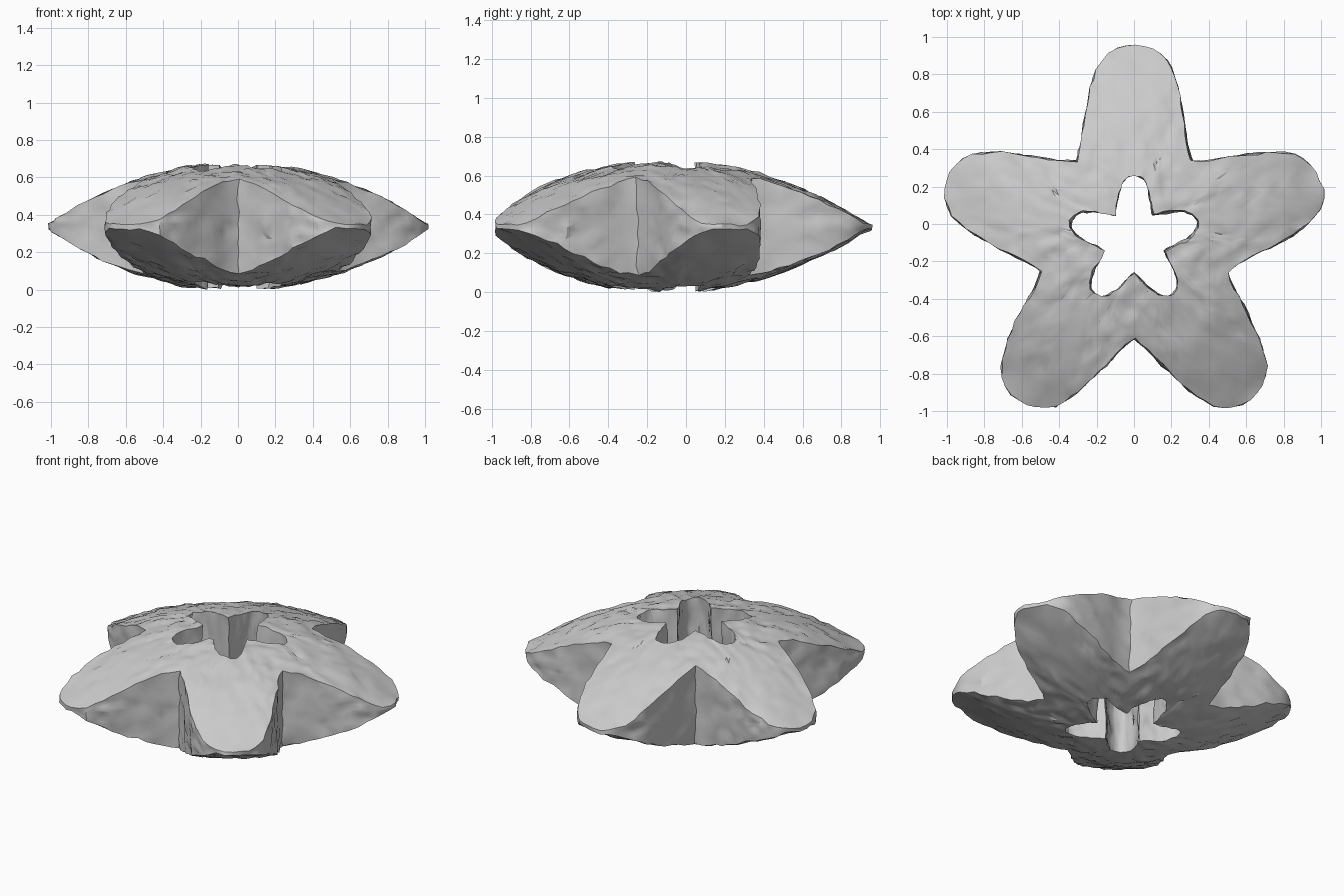
import bpy, bmesh, math
from mathutils import Vector, noise

if "Cube" in bpy.data.objects:
    bpy.data.objects.remove(bpy.data.objects["Cube"])

CENTRE = Vector((0, -0.09, 0.355))
RADIUS, HALF_HEIGHT = 1.05, 0.34
PER_HALF = 15          # samples from arm tip to notch
RADIAL, WALL = 11, 9   # steps across the top and down the walls

# Half-arm outlines (distance along the arm, half width), from tip to notch
OUTER = [(1.05, 0), (1.045, .07), (1.01, .13), (.95, .185), (.83, .23),
         (.65, .265), (.50, .283), (.455, .30), (.425, .309)]
INNER = [(.355, 0), (.345, .035), (.31, .066), (.25, .085),
         (.17, .095), (.14, .102)]


def resample(points, n):
    """n + 1 evenly spaced points along a polyline."""
    pts = [Vector(p) for p in points]
    lengths = [(b - a).length for a, b in zip(pts, pts[1:])]
    result = []
    for i in range(n + 1):
        d, k = sum(lengths) * i / n, 0
        while k < len(lengths) - 1 and d > lengths[k]:
            d -= lengths[k]
            k += 1
        result.append(pts[k].lerp(pts[k + 1], min(1, d / lengths[k])))
    return result


def star(half):
    """Full five-armed outline made by mirroring and turning one half arm."""
    half = resample(half, PER_HALF)
    arm = [Vector((p.x, -p.y)) for p in reversed(half[1:])] + half[:-1]
    outline = []
    for a in range(5):
        t = math.radians(90 + 72 * a)
        outline += [Vector((p.x * math.cos(t) - p.y * math.sin(t),
                            p.x * math.sin(t) + p.y * math.cos(t))) for p in arm]
    return outline


def thickness(p):
    return max(0.012, HALF_HEIGHT * (1 - (p.length / RADIUS) ** 2))


def section(inner, outer):
    """Closed loop: top outwards, outer wall, bottom inwards, hole wall."""
    loop = []
    for side, a, b in ((1, inner, outer), (-1, outer, inner)):
        for k in range(RADIAL):
            p = a.lerp(b, k / RADIAL)
            loop.append(Vector((p.x, p.y, side * thickness(p))))
        for k in range(WALL):
            loop.append(Vector((b.x, b.y, side * thickness(b) * (1 - 2 * k / WALL))))
    return loop


def roughen(p):
    """Chipped, uneven stone-like surface."""
    fine = noise.noise_vector(p * 17)
    broad = noise.noise_vector(p * 7 + Vector((5, 3, 1)))
    return p + fine * 0.013 + broad * 0.009


# Star ring body
bm = bmesh.new()
rings = [[bm.verts.new(CENTRE + roughen(p)) for p in section(i, o)]
         for i, o in zip(star(INNER), star(OUTER))]
for r, ring in enumerate(rings):
    following = rings[(r + 1) % len(rings)]
    for k in range(len(ring)):
        m = (k + 1) % len(ring)
        bm.faces.new((ring[k], ring[m], following[m], following[k]))
bmesh.ops.triangulate(bm, faces=bm.faces[:])
bmesh.ops.recalc_face_normals(bm, faces=bm.faces[:])
# Rest the body on the ground
low = min(v.co.z for v in bm.verts)
bmesh.ops.translate(bm, verts=bm.verts[:], vec=(0, 0, -low))

mesh = bpy.data.meshes.new("star_ring")
bm.to_mesh(mesh)
bm.free()
body = bpy.data.objects.new("star_ring", mesh)
bpy.context.collection.objects.link(body)

grey = bpy.data.materials.new("light grey")
grey.diffuse_color = (0.6, 0.6, 0.6, 1)
grey.use_nodes = True
grey.node_tree.nodes["Principled BSDF"].inputs["Base Color"].default_value = grey.diffuse_color
mesh.materials.append(grey)

bpy.context.view_layer.objects.active = body
body.select_set(True)
bpy.ops.object.shade_smooth_by_angle(angle=math.radians(30))
